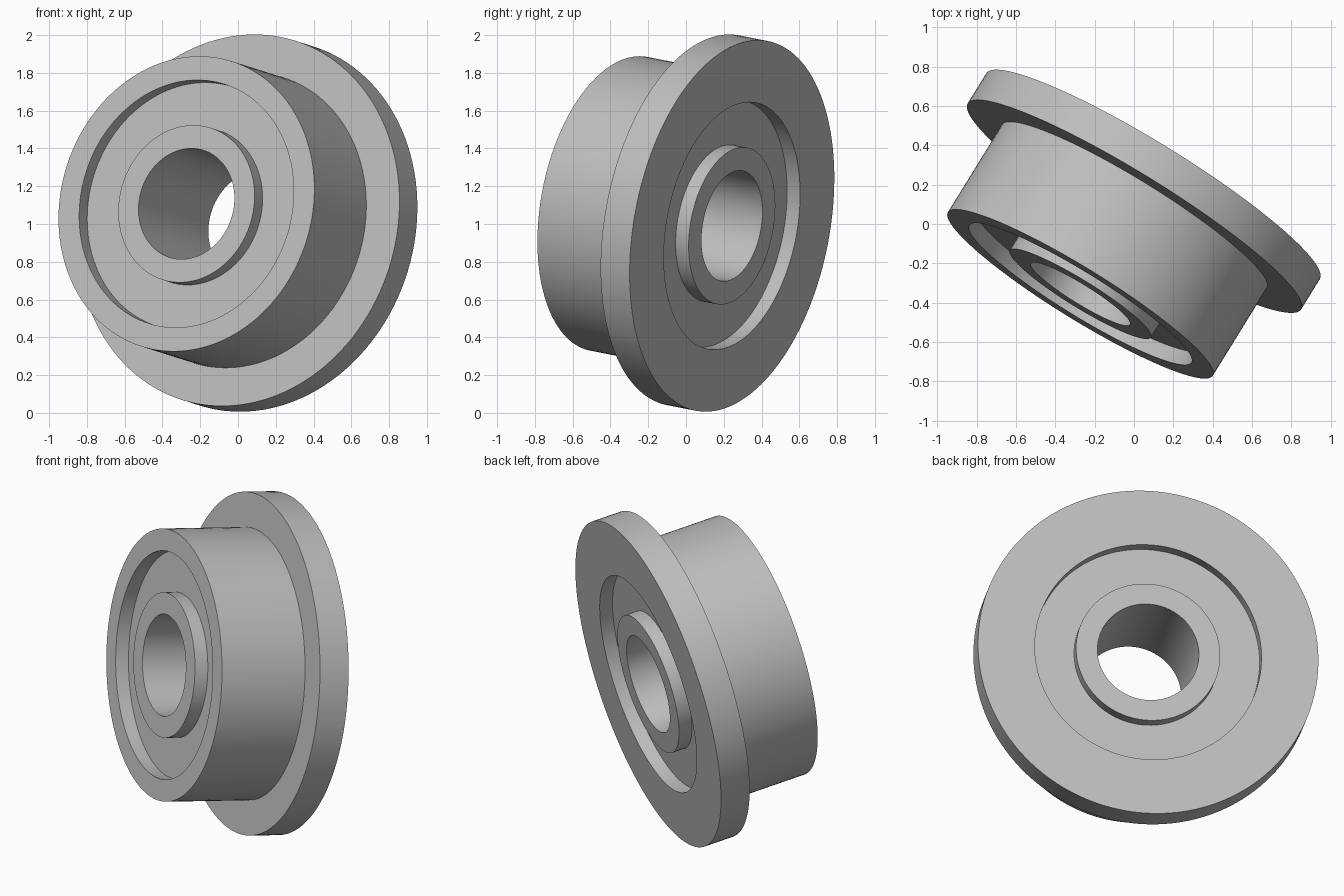
import bpy
import bmesh
import math
from mathutils import Vector

cube = bpy.data.objects.get("Cube")
if cube:
    bpy.data.objects.remove(cube, do_unlink=True)

# Plain grey metal
metal = bpy.data.materials.new("grey metal")
metal.use_nodes = True
GREY = (0.52, 0.52, 0.52, 1.0)
metal.diffuse_color = GREY
metal.node_tree.nodes["Principled BSDF"].inputs["Base Color"].default_value = GREY

# Main dimensions, measured along and away from the axis
LENGTH = 0.714
FLANGE = 0.183
RECESS = 0.082
R_BORE, R_INNER, R_SHIELD, R_BODY, R_FLANGE = 0.297, 0.422, 0.664, 0.792, 0.997
STEPS = 128

# Half section as (radius, distance from the front face)
section = [
    (R_BORE, 0), (R_INNER, 0), (R_INNER, RECESS),
    (R_SHIELD, RECESS), (R_SHIELD, 0), (R_BODY, 0),
    (R_BODY, LENGTH - FLANGE), (R_FLANGE, LENGTH - FLANGE), (R_FLANGE, LENGTH),
    (R_SHIELD, LENGTH), (R_SHIELD, LENGTH - RECESS),
    (R_INNER, LENGTH - RECESS), (R_INNER, LENGTH), (R_BORE, LENGTH),
]


def revolve(name, points, material):
    """Spin a closed half section around local z."""
    bm = bmesh.new()
    verts = [bm.verts.new((r, 0, h)) for r, h in points]
    edges = [bm.edges.new((v, verts[(i + 1) % len(verts)])) for i, v in enumerate(verts)]
    bmesh.ops.spin(bm, geom=verts + edges, cent=(0, 0, 0), axis=(0, 0, 1),
                   angle=math.tau, steps=STEPS, use_merge=True)
    bmesh.ops.remove_doubles(bm, verts=bm.verts, dist=1e-5)
    bmesh.ops.recalc_face_normals(bm, faces=bm.faces)
    mesh = bpy.data.meshes.new(name)
    bm.to_mesh(mesh)
    bm.free()
    mesh.materials.append(material)
    obj = bpy.data.objects.new(name, mesh)
    bpy.context.collection.objects.link(obj)
    return obj


# Flanged bearing, leaning with its flange towards the back
bearing = revolve("flanged_bearing", section, metal)
axis = Vector((0.518, 0.839, -0.164))
bearing.rotation_euler = axis.to_track_quat("Z", "Y").to_euler()
bearing.location = (-0.273, -0.356, 1.107)

bpy.ops.object.select_all(action="DESELECT")
bearing.select_set(True)
bpy.context.view_layer.objects.active = bearing
bpy.ops.object.shade_smooth_by_angle(angle=math.radians(30))
